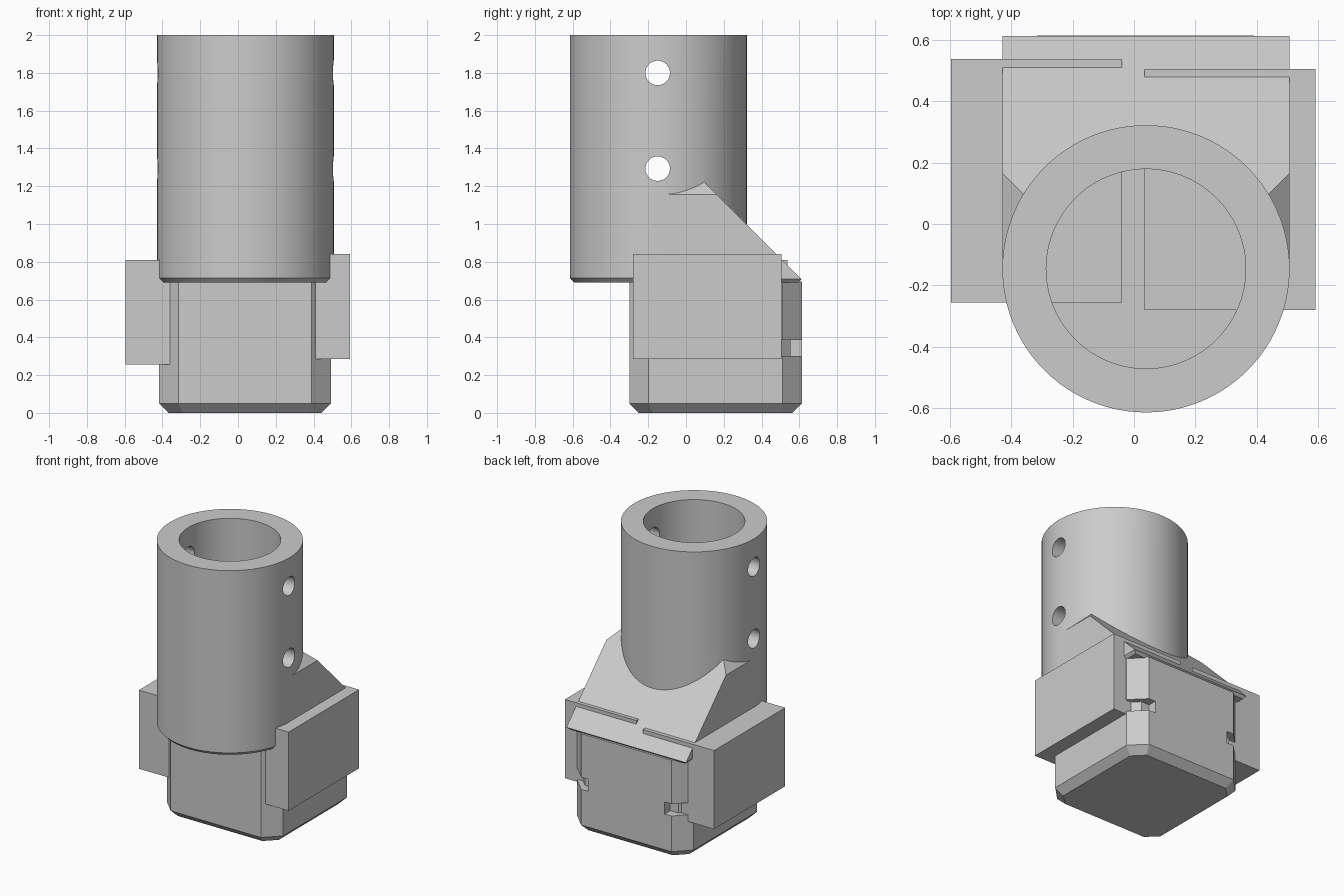
import bpy, bmesh, math
from mathutils import Matrix, Vector

if "Cube" in bpy.data.objects:
    bpy.data.objects.remove(bpy.data.objects["Cube"])

CX, CY = 0.039, -0.146          # tube axis
R, BORE = 0.468, 0.325
BX = 0.037                      # mirror plane of the plug

grey = bpy.data.materials.new("light grey")
grey.diffuse_color = (0.6, 0.6, 0.6, 1)
grey.use_nodes = True
grey.node_tree.nodes["Principled BSDF"].inputs["Base Color"].default_value = grey.diffuse_color


def finish(name, bm):
    bmesh.ops.recalc_face_normals(bm, faces=bm.faces)
    me = bpy.data.meshes.new(name)
    bm.to_mesh(me)
    bm.free()
    ob = bpy.data.objects.new(name, me)
    bpy.context.collection.objects.link(ob)
    me.materials.append(grey)
    return ob


def hull(name, points):
    bm = bmesh.new()
    for p in points:
        bm.verts.new(p)
    res = bmesh.ops.convex_hull(bm, input=bm.verts)
    junk = {v for v in res["geom_interior"] + res["geom_unused"]
            if isinstance(v, bmesh.types.BMVert)}
    bmesh.ops.delete(bm, geom=list(junk), context='VERTS')
    bmesh.ops.dissolve_limit(bm, angle_limit=0.001, verts=bm.verts, edges=bm.edges)
    return finish(name, bm)


def box(name, x0, x1, y0, y1, z0, z1):
    return hull(name, [(x, y, z) for x in (x0, x1) for y in (y0, y1) for z in (z0, z1)])


def stack(name, rings, n=96):
    """Closed round solid around the tube axis from (radius, z) rings."""
    bm = bmesh.new()
    loops = [[bm.verts.new((CX + r * math.cos(2 * math.pi * i / n),
                            CY + r * math.sin(2 * math.pi * i / n), z))
              for i in range(n)] for r, z in rings]
    bm.faces.new(loops[0])
    bm.faces.new(loops[-1])
    for a, b in zip(loops, loops[1:]):
        for i in range(n):
            j = (i + 1) % n
            bm.faces.new((a[i], a[j], b[j], b[i]))
    return finish(name, bm)


def combine(ob, other, op):
    other.hide_render = True
    m = ob.modifiers.new(op.lower(), 'BOOLEAN')
    m.operation, m.object, m.solver = op, other, 'EXACT'
    bpy.context.view_layer.objects.active = ob
    bpy.ops.object.modifier_apply(modifier=m.name)
    bpy.data.objects.remove(other)


# Tube with chamfered lower rim
tube = stack("socket_tube", [(R - 0.022, 0.69), (R, 0.713), (R, 2.0)])

# Sloped shoulder behind the tube: chamfered foot, 45 degree roof on back and sides
xl, xr, yb, slope = CX - R + 0.001, CX + R - 0.001, 0.612, 1.32
pts = []
for side, x in ((1, xl), (-1, xr)):
    for inset, z, y in ((0.018, 0.69, yb - 0.018), (0, 0.708, yb),
                        (0, 1.155, slope - 1.155), (0.145, 1.3, slope - 1.3)):
        pts += [(x + side * inset, CY, z), (x + side * inset, y, z)]
combine(tube, hull("shoulder", pts), 'UNION')

# Blind bore and two cross holes
combine(tube, stack("bore_cutter", [(BORE, 0.72), (BORE, 2.2)]), 'DIFFERENCE')
for z in (1.80, 1.293):
    bm = bmesh.new()
    bmesh.ops.create_cone(bm, cap_ends=True, segments=32, radius1=0.065, radius2=0.065,
                          depth=2, matrix=Matrix.Translation((0, -0.15, z))
                          @ Matrix.Rotation(math.pi / 2, 4, 'Y'))
    combine(tube, finish("pin_cutter", bm), 'DIFFERENCE')


# Square plug with cut corners and chamfered foot
def octagon(inset, z, cut):
    x0, x1, y0, y1 = -0.418 + inset, 0.492 - inset, -0.30 + inset, 0.614 - inset
    return [p for x, s in ((x0, 1), (x1, -1)) for y, t in ((y0, 1), (y1, -1))
            for p in ((x + s * cut, y, z), (x, y + t * cut, z))]


plug = hull("plug", octagon(0.05, 0, 0.075) + octagon(0, 0.05, 0.102) + octagon(0, 0.695, 0.102))

# Slots wrapping the two rear corners
for s in (1, -1):
    xs = sorted((BX + s * 0.30, BX + s * 0.6))
    combine(plug, box("slot_cutter", *xs, 0.552, 0.75, 0.302, 0.387), 'DIFFERENCE')
    corner = Vector((BX + s * 0.404, 0.563, 0.3445))   # middle of the cut corner
    out, along = Vector((s, 1, 0)).normalized(), Vector((s, -1, 0)).normalized()
    cut = [corner + out * a + along * b + Vector((0, 0, c))
           for a in (-0.035, 0.1) for b in (-0.085, 0.085) for c in (-0.0425, 0.0425)]
    combine(plug, hull("corner_cutter", cut), 'DIFFERENCE')

# Side blocks
box("left_block", -0.596, -0.039, -0.255, 0.538, 0.255, 0.81)
box("right_block", 0.035, 0.592, -0.28, 0.505, 0.285, 0.841)

# Smooth the round surfaces only
bpy.ops.object.select_all(action='DESELECT')
bpy.context.view_layer.objects.active = tube
tube.select_set(True)
bpy.ops.object.shade_smooth_by_angle(angle=math.radians(25))
